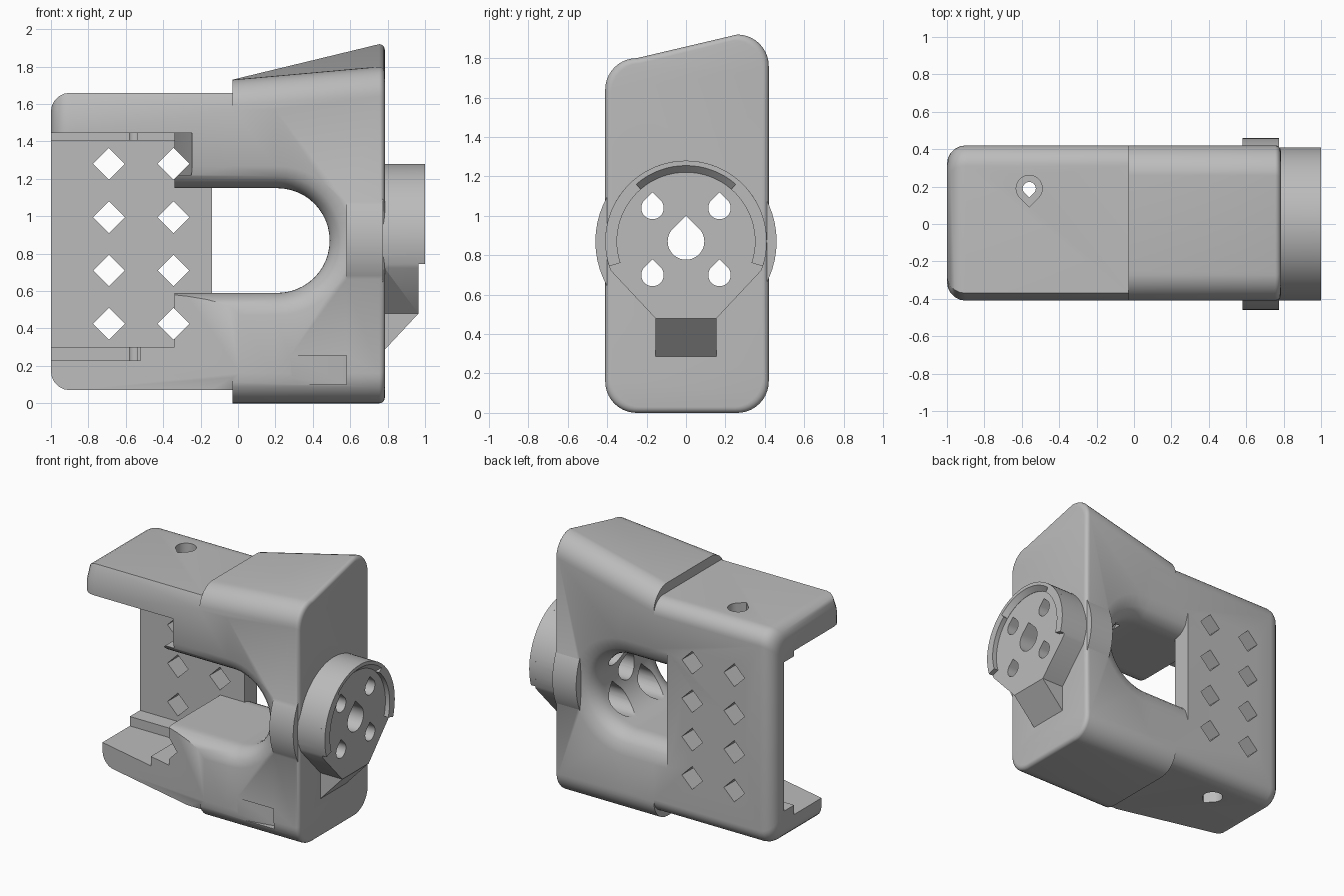
import bpy, bmesh
from math import sin, cos, radians, sqrt

cube = bpy.data.objects.get("Cube")
if cube:
    bpy.data.objects.remove(cube, do_unlink=True)

grey = bpy.data.materials.new("light_grey")
grey.use_nodes = True
colour = (0.5, 0.5, 0.5, 1)
grey.diffuse_color = colour
grey.node_tree.nodes["Principled BSDF"].inputs["Base Color"].default_value = colour

# Each axis maps (position along axis, 2D point) to 3D
MAPS = {"x": lambda s, a, b: (s, a, b),
        "y": lambda s, a, b: (a, s, b),
        "z": lambda s, a, b: (a, b, s)}


def loft(name, axis, slices):
    """Closed solid through matching 2D outlines."""
    bm = bmesh.new()
    rings = [[bm.verts.new(MAPS[axis](s, a, b)) for a, b in pts] for s, pts in slices]
    for r0, r1 in zip(rings, rings[1:]):
        n = len(r0)
        for i in range(n):
            j = (i + 1) % n
            bm.faces.new((r0[i], r0[j], r1[j], r1[i]))
    bm.faces.new(rings[0][::-1])
    bm.faces.new(rings[-1])
    bmesh.ops.recalc_face_normals(bm, faces=bm.faces)
    mesh = bpy.data.meshes.new(name)
    bm.to_mesh(mesh)
    bm.free()
    mesh.materials.append(grey)
    ob = bpy.data.objects.new(name, mesh)
    bpy.context.collection.objects.link(ob)
    return ob


def prism(name, axis, pts, lo, hi):
    return loft(name, axis, [(lo, pts), (hi, pts)])


def box(name, x, y, z):
    return prism(name, "x", [(y[0], z[0]), (y[1], z[0]), (y[1], z[1]), (y[0], z[1])], *x)


def arc(cx, cy, r, a0, a1, n=10):
    return [(cx + r * cos(radians(a0 + (a1 - a0) * i / n)),
             cy + r * sin(radians(a0 + (a1 - a0) * i / n))) for i in range(n + 1)]


def teardrop(cx, cy, r, up=1):
    return arc(cx, cy, r, 135 * up, 405 * up, 24) + [(cx, cy + up * r * sqrt(2))]


def combine(target, other, mode):
    mod = target.modifiers.new(mode, "BOOLEAN")
    mod.operation, mod.solver, mod.object = mode, "EXACT", other
    bpy.context.view_layer.objects.active = target
    bpy.ops.object.modifier_apply(modifier=mod.name)
    bpy.data.objects.remove(other, do_unlink=True)


def inset(pts, d):
    """Shrink an outline so every side moves in by about d."""
    out = []
    ys, zs = [p[0] for p in pts], [p[1] for p in pts]
    cy, cz = (min(ys) + max(ys)) / 2, (min(zs) + max(zs)) / 2
    ky, kz = 1 - d / (max(ys) - cy), 1 - d / (max(zs) - cz)
    for y, z in pts:
        out.append((cy + (y - cy) * ky, cz + (z - cz) * kz))
    return out


def rounded_end(pts, x_end, r, sign):
    steps = [radians(a) for a in (0, 18, 36, 54, 72, 90)]
    return [(x_end - sign * r * (1 - sin(a)), inset(pts, r * (1 - cos(a)))) for a in steps]


# Hub half: rounded block whose top rises towards the end face
R = 0.16


def hub_outline(front_top, back_top):
    return (arc(-.41 + R, R, R, 180, 270) + arc(.42 - R, R, R, 270, 360)
            + arc(.42 - R, back_top - R, R, 0, 90) + arc(-.41 + R, front_top - R, R, 90, 180))


bracket = loft("bracket_body", "x",
               [(-.03, hub_outline(1.73, 1.73))]
               + rounded_end(hub_outline(1.80, 1.92), .785, .03, 1))

# Holder half: slightly lower block with a rounded outer end
holder_outline = ([(-.41, 1.57), (-.41, .16), (-.37, .07)] + arc(.31, .18, .11, 270, 360)
                  + arc(.31, 1.55, .11, 0, 90) + [(-.37, 1.66)])
holder = loft("holder", "x", rounded_end(holder_outline, -1, .1, -1)[::-1] + [(.2, holder_outline)])
combine(bracket, holder, "UNION")

# Holder pocket with its ledges, and the flared upper mouth
for cutter in (
        box("pocket", (-1.2, -.34), (-.6, .28), (.30, 1.405)),
        box("upper_ledge", (-1.2, -.34), (-.6, .16), (1.2, 1.445)),
        box("lower_ledge", (-1.2, -.52), (-.6, .16), (.23, .5)),
        prism("upper_flare", "z", [(-.4, .1), (-.34, .1), (-.21, -.6), (-.4, -.6)], 1.22, 1.445),
        prism("front_taper", "z", [(-1.1, -.136), (.01, -.41), (.01, -.6), (-1.1, -.6)], -.1, .6),
        prism("tie_notch", "z", [(.28, -.41), (.58, -.35), (.58, -.6), (.28, -.6)], .10, .255)):
    combine(bracket, cutter, "DIFFERENCE")


# Window with bullnose rims
def window(left, y0, y1):
    slices = []
    rim = 0.15
    for i in range(33):
        y = -.42 + .84 * i / 32
        if y0 <= y <= y1:
            u = max(0, abs(y) - (.42 - rim))
            d = rim - sqrt(max(0, rim * rim - u * u))
            slices.append((y, d))
    if y0 < -.42:
        slices.insert(0, (y0, rim))
    else:
        slices.insert(0, (y0, 0))
    slices.append((y1, rim if y1 > .42 else 0))
    return loft("window", "y", [(y, [(left, 1.15 + d), (left, .59 - d)]
                                 + arc(.21, .87, .28 + d, -90, 90, 24)) for y, d in slices])


combine(bracket, window(-.5, -.6, .279), "DIFFERENCE")
combine(bracket, window(-.14, .251, .6), "DIFFERENCE")

# Side bulge, pivot disc, its wedge support and raised rim
for part in (
        prism("bulge", "x", arc(0, .87, .46, 0, 354, 59), .58, .775),
        prism("pivot_disc", "x", arc(0, .87, .41, -21, 201, 48) + [(-.155, .48), (.155, .48)], .7, .965),
        prism("disc_support", "y", [(.7, .285), (.783, .285), (.965, .48), (.965, .55), (.7, .55)], -.155, .155),
        prism("disc_rim", "x", arc(0, .87, .41, -18, 198, 48) + arc(0, .87, .35, 198, -18, 48), .95, 1)):
    combine(bracket, part, "UNION")


# Sloped groove inside the rim
def sector(r):
    return arc(0, .87, r, 49, 131, 16) + arc(0, .87, .3, 131, 49, 16)


combine(bracket, loft("rim_groove", "x", [(.966, sector(.351)), (1.005, sector(.39))]), "DIFFERENCE")

# Pivot holes with screw recesses on the inside
combine(bracket, prism("centre_hole", "x", teardrop(0, .87, .093), .3, 1.1), "DIFFERENCE")
for y in (-.17, .17):
    for z in (.70, 1.04):
        combine(bracket, prism("screw_hole", "x", teardrop(y, z, .057), .3, 1.1), "DIFFERENCE")
        combine(bracket, prism("screw_recess", "x", teardrop(y, z, .09), .3, .7), "DIFFERENCE")

# Diamond vents through the back wall
for x in (-.69, -.345):
    for z in (.425, .71, .995, 1.28):
        h = .085
        diamond = [(x - h, z), (x, z - h), (x + h, z), (x, z + h)]
        combine(bracket, prism("vent", "y", diamond, -.7, .7), "DIFFERENCE")

# Fixing holes in the top and bottom plates
for name, r, lo, hi in (("top_bore", .035, 1.3, 1.8), ("top_recess", .07, 1.54, 1.8),
                        ("bottom_bore", .035, -.1, .4), ("bottom_recess", .07, -.1, .19)):
    combine(bracket, prism(name, "z", teardrop(-.56, .19, r, -1), lo, hi), "DIFFERENCE")

# Smooth shading with sharp creases
bpy.ops.object.select_all(action="DESELECT")
bracket.select_set(True)
bpy.context.view_layer.objects.active = bracket
bpy.ops.object.shade_smooth_by_angle(angle=radians(30))
